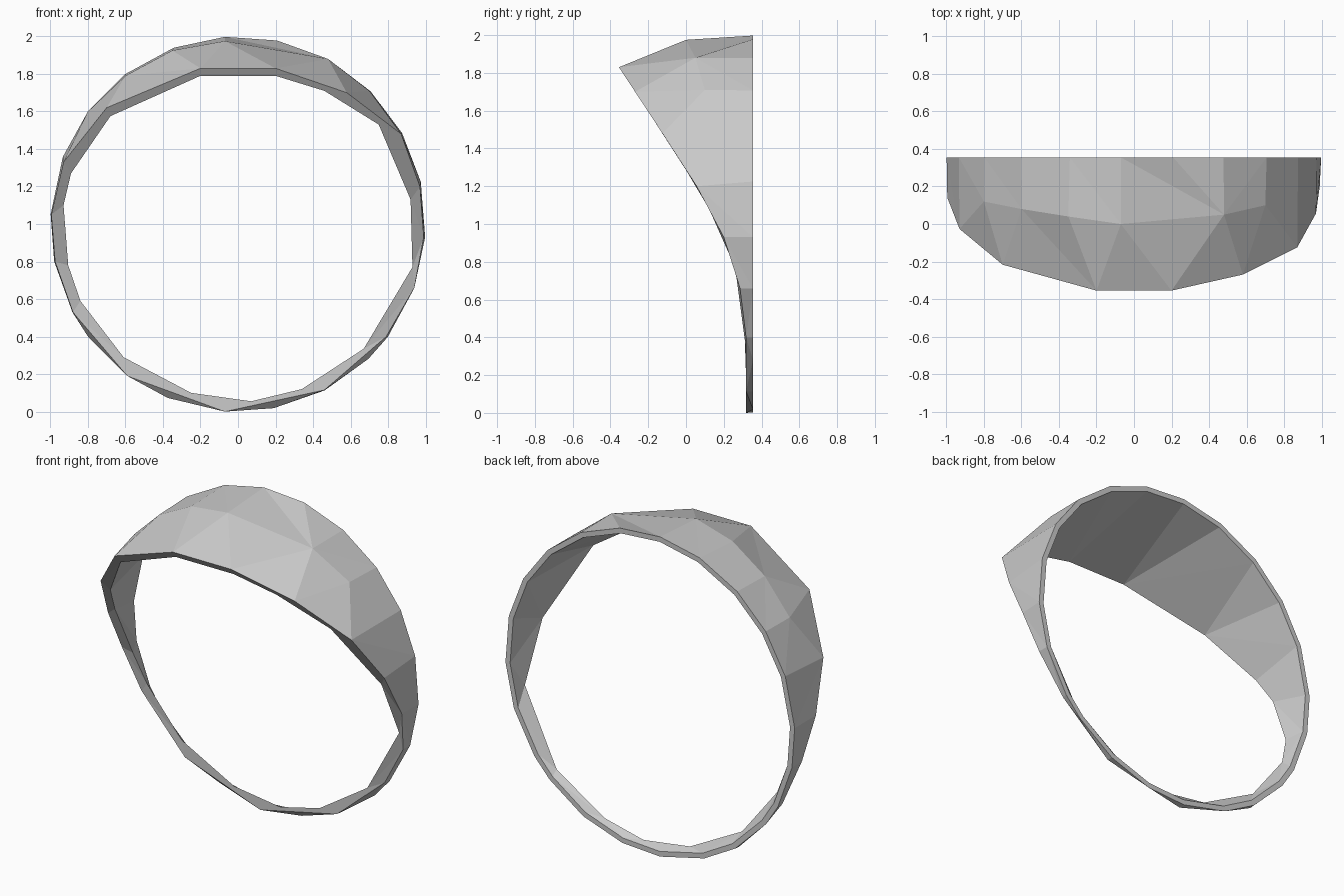
import bpy, bmesh
from math import sin, cos, radians, atan2, tau

if "Cube" in bpy.data.objects:
    bpy.data.objects.remove(bpy.data.objects["Cube"])

BACK = 0.355
# Side profile of the swept front edge: (z, y)
EDGE = [(0, .318), (.4, .318), (.6, .30), (.77, .26), (.93, .2),
        (1.13, .1), (1.29, 0), (1.83, -.355), (2, -.46)]


def edge_y(z):
    for (z0, y0), (z1, y1) in zip(EDGE, EDGE[1:]):
        if z <= z1:
            return y0 + (y1 - y0) * (z - z0) / (z1 - z0)
    return EDGE[-1][1]


def on_edge(points):
    return [(x, edge_y(z), z) for x, z in points]


def angle(p):
    return atan2(p[2] - 1, p[0]) % tau


# Outer front edge, split into the wide top and the narrow band below
top = on_edge([(.58, 1.70), (.2, 1.83), (-.2, 1.83), (-.7, 1.62)])
low = on_edge([(-.93, 1.33), (-.995, 1.05), (-.975, .8), (-.88, .53), (-.59, .19),
               (-.07, 0), (.46, .115), (.79, .4), (.94, .66), (.99, .93),
               (.97, 1.2), (.87, 1.48)])
# Crease across the wide top
crease = [(.7, .1, 1.71), (.48, .05, 1.88), (-.07, 0, 1.975),
          (-.35, .04, 1.925), (-.6, .08, 1.79), (-.8, .12, 1.60)]
# Inner front edge
inner = on_edge([(.2, 1.79), (-.2, 1.79), (-.68, 1.575), (-.89, 1.27), (-.93, 1.1),
                 (-.905, .78), (-.84, .59), (-.61, .29), (-.25, .1), (.07, .055),
                 (.34, .12), (.67, .335), (.93, .77), (.92, 1.13), (.75, 1.53),
                 (.46, 1.71)])
# Flat back rim
angles = [13, 29, 45, 61.5, 78, 94, 110, 127, 143, 159, 177, 191.5, 208, 217,
          234, 248, 266, 281, 297.5, 314, 323, 340, 356]


def rim(r):
    return [(r * cos(radians(a)), BACK, 1 + r * sin(radians(a))) for a in angles]


loops = [rim(1), low + crease, low + top, inner, rim(.968)]

bm = bmesh.new()
rings = [[bm.verts.new(p) for p in sorted(l, key=angle)] for l in loops]


def zip_rings(a, b):
    """Join two closed rings of different counts, walking by angle."""
    i = j = 0
    while i < len(a) or j < len(b):
        na, nb = a[(i + 1) % len(a)], b[(j + 1) % len(b)]
        va, vb = a[i % len(a)], b[j % len(b)]
        ta = angle(na.co) + tau * ((i + 1) // len(a))
        tb = angle(nb.co) + tau * ((j + 1) // len(b))
        if j >= len(b) or (i < len(a) and ta <= tb):
            bm.faces.new((va, na, vb))
            i += 1
        else:
            bm.faces.new((va, nb, vb))
            j += 1


for k in range(len(rings)):
    zip_rings(rings[k], rings[(k + 1) % len(rings)])

bmesh.ops.remove_doubles(bm, verts=bm.verts, dist=.0005)
bmesh.ops.recalc_face_normals(bm, faces=bm.faces)
mesh = bpy.data.meshes.new("tapered_band")
bm.to_mesh(mesh)
bm.free()
bpy.context.collection.objects.link(bpy.data.objects.new("tapered_band", mesh))
